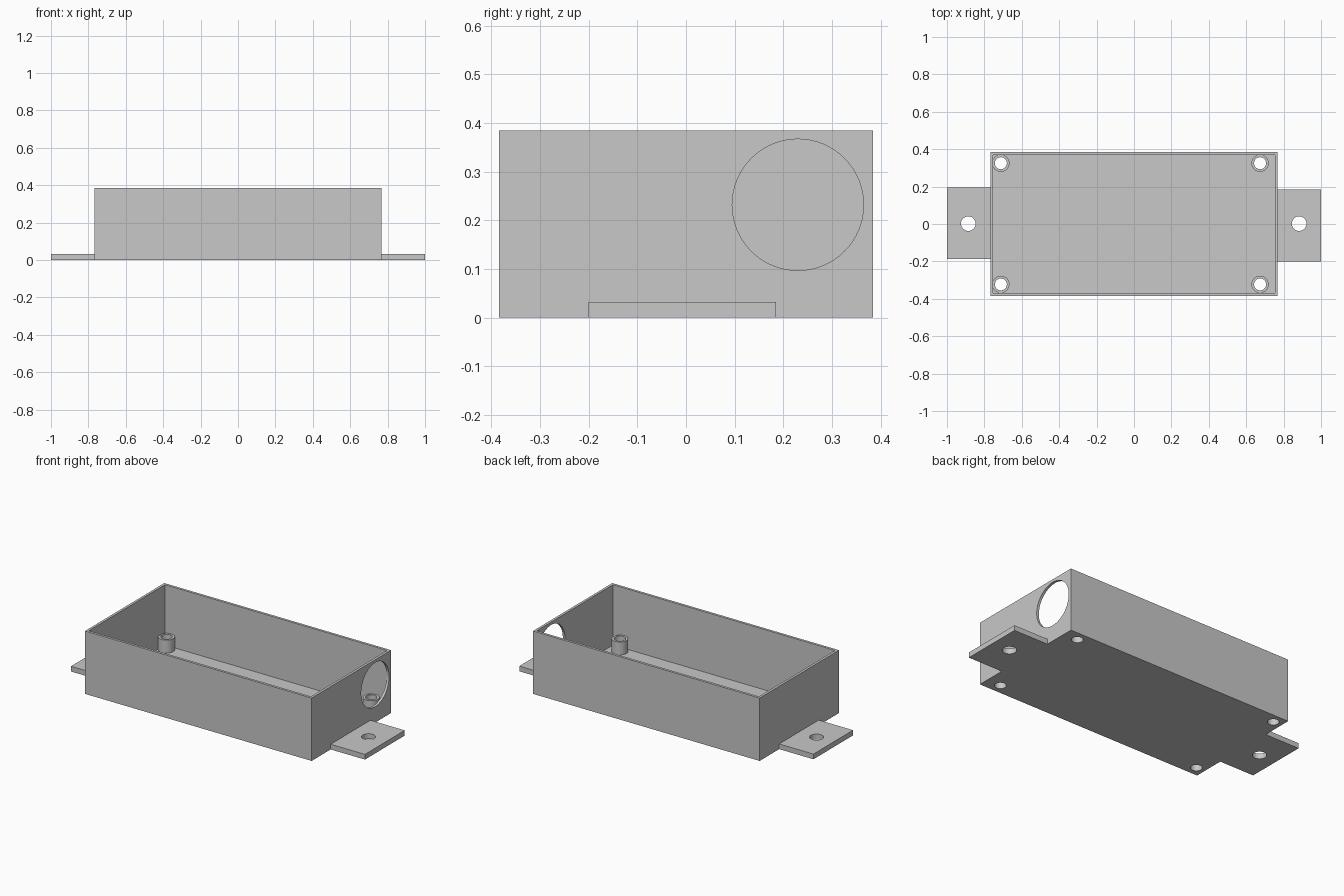
import bpy
import math

default_cube = bpy.data.objects.get("Cube")
if default_cube:
    bpy.data.objects.remove(default_cube, do_unlink=True)

# One plain grey for the whole enclosure
GREY = (0.58, 0.58, 0.58, 1)
grey = bpy.data.materials.new("plain grey")
grey.use_nodes = True
grey.diffuse_color = GREY
grey.node_tree.nodes["Principled BSDF"].inputs["Base Color"].default_value = GREY

# Main dimensions
X, Y, HEIGHT = 0.768, 0.384, 0.385
WALL, FLOOR = 0.0154, 0.0154
TAB_HEIGHT, TAB_HOLE = 0.032, 0.039
POST_TOP, POST_RADIUS, POST_HOLE = 0.094, 0.046, 0.032


def box(name, low, high):
    centre = [(a + b) / 2 for a, b in zip(low, high)]
    size = [b - a for a, b in zip(low, high)]
    bpy.ops.mesh.primitive_cube_add(size=1, location=centre)
    obj = bpy.context.object
    obj.name = name
    obj.scale = size
    bpy.ops.object.transform_apply(location=False, rotation=False, scale=True)
    obj.data.materials.append(grey)
    return obj


def cylinder(name, centre, radius, depth, along_x=False):
    turn = (0, math.pi / 2, 0) if along_x else (0, 0, 0)
    bpy.ops.mesh.primitive_cylinder_add(
        vertices=64, radius=radius, depth=depth, location=centre, rotation=turn)
    obj = bpy.context.object
    obj.name = name
    obj.data.materials.append(grey)
    return obj


def cut(target, cutter):
    cutter.hide_render = True
    mod = target.modifiers.new("cut", 'BOOLEAN')
    mod.operation = 'DIFFERENCE'
    mod.solver = 'EXACT'
    mod.object = cutter
    bpy.ops.object.select_all(action='DESELECT')
    bpy.context.view_layer.objects.active = target
    target.select_set(True)
    bpy.ops.object.modifier_apply(modifier=mod.name)
    bpy.data.objects.remove(cutter, do_unlink=True)


def finish(obj):
    bpy.ops.object.select_all(action='DESELECT')
    bpy.context.view_layer.objects.active = obj
    obj.select_set(True)
    bpy.ops.object.shade_smooth_by_angle(angle=math.radians(30))


# Open tray with a round cable opening in one end
tray = box("tray", (-X, -Y, 0), (X, Y, HEIGHT))
cut(tray, box("cavity", (WALL - X, WALL - Y, FLOOR), (X - WALL, Y - WALL, 1)))
cut(tray, cylinder("cable_opening", (X, 0.23, 0.232), 0.135, 0.1, along_x=True))

# Four hollow screw posts, open through the floor
for side, x in (("left", 0.674), ("right", -0.712)):
    for end, y in (("front", -0.323), ("back", 0.325)):
        cut(tray, cylinder("screw_hole", (x, y, 0), POST_HOLE, 0.1))
        post = cylinder(f"{end}_{side}_post", (x, y, (FLOOR + POST_TOP) / 2),
                        POST_RADIUS, POST_TOP - FLOOR)
        cut(post, cylinder("bore", (x, y, 0), POST_HOLE, 1))
        finish(post)
finish(tray)

# Mounting tabs, each with a fixing hole
for side, x0, x1, y0, y1, hole in (
        ("left", X, 1, -0.2, 0.185, 0.883),
        ("right", -1, -X, -0.188, 0.195, -0.886)):
    tab = box(f"{side}_mounting_tab", (x0, y0, 0), (x1, y1, TAB_HEIGHT))
    cut(tab, cylinder("fixing_hole", (hole, 0.002, 0), TAB_HOLE, 1))
    finish(tab)
